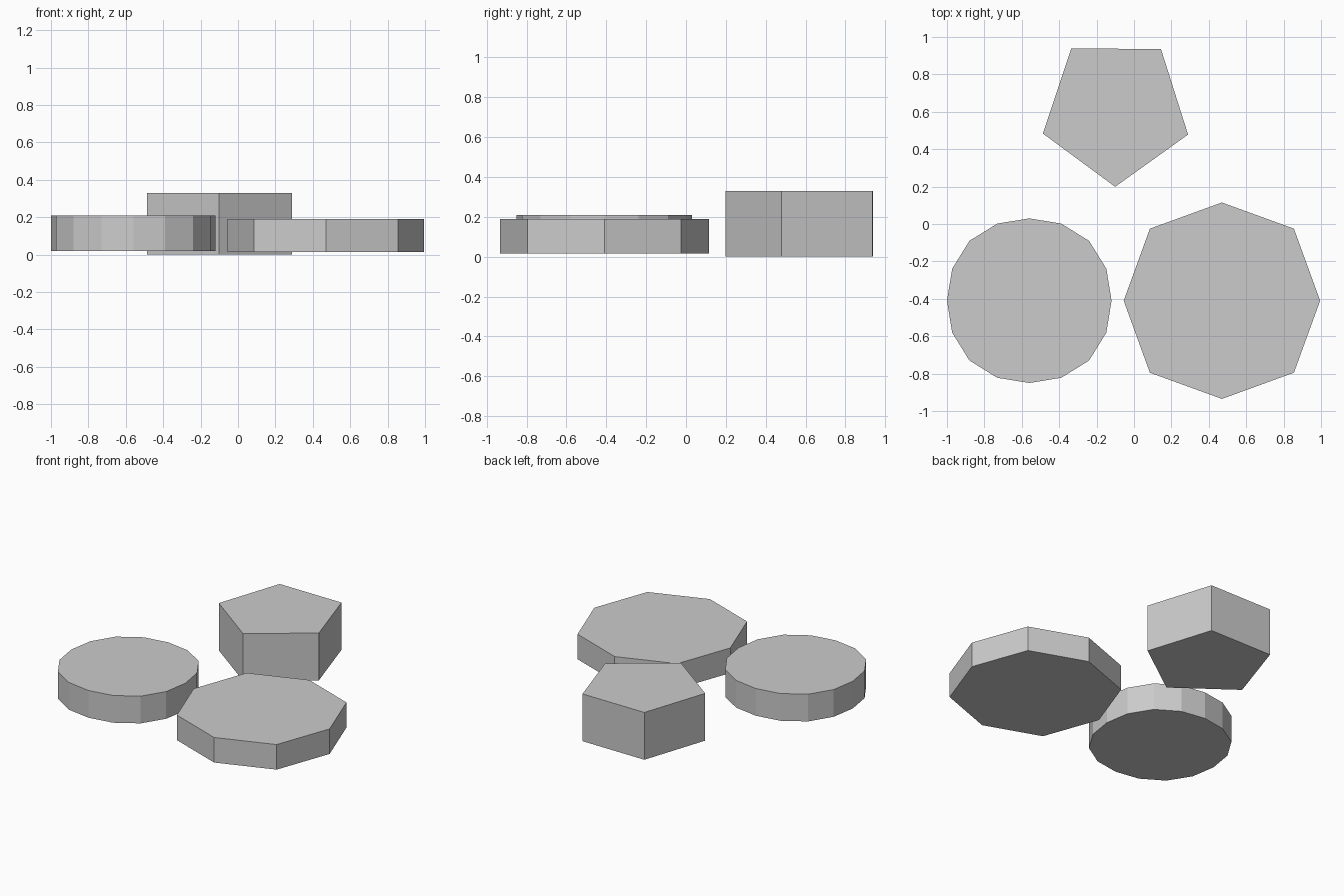
import bpy
import bmesh
from math import cos, sin, radians, tau

cube = bpy.data.objects.get("Cube")
if cube:
    bpy.data.objects.remove(cube, do_unlink=True)

# Single plain grey
GREY = (0.6, 0.6, 0.6, 1.0)
grey = bpy.data.materials.new("light_grey")
grey.use_nodes = True
grey.diffuse_color = GREY
grey.node_tree.nodes["Principled BSDF"].inputs["Base Color"].default_value = GREY


def prism(name, sides, centre, radius, bottom, top, start=0.0, bulge=0.0):
    """Flat-sided prism; bulge pushes the diagonal corners outward."""
    bm = bmesh.new()
    ring = []
    for i in range(sides):
        a = radians(start) + tau * i / sides
        r = radius * (1 + bulge * sin(2 * a) ** 2)
        ring.append(bm.verts.new((centre[0] + r * cos(a), centre[1] + r * sin(a), bottom)))
    base = bm.faces.new(ring)
    cap = bmesh.ops.extrude_face_region(bm, geom=[base], use_keep_orig=True)["geom"]
    for v in cap:
        if isinstance(v, bmesh.types.BMVert):
            v.co.z = top
    bmesh.ops.recalc_face_normals(bm, faces=bm.faces[:])
    mesh = bpy.data.meshes.new(name)
    bm.to_mesh(mesh)
    bm.free()
    mesh.materials.append(grey)
    obj = bpy.data.objects.new(name, mesh)
    bpy.context.collection.objects.link(obj)
    return obj


# Round disc, octagonal slab and tall pentagonal block
prism("round_disc", 16, (-0.56, -0.41), 0.44, 0.02, 0.21, bulge=0.028)
prism("octagonal_slab", 8, (0.47, -0.41), 0.525, 0.015, 0.19, bulge=0.037)
prism("pentagonal_block", 5, (-0.098, 0.607), 0.408, 0.0, 0.33, start=-90.4)
